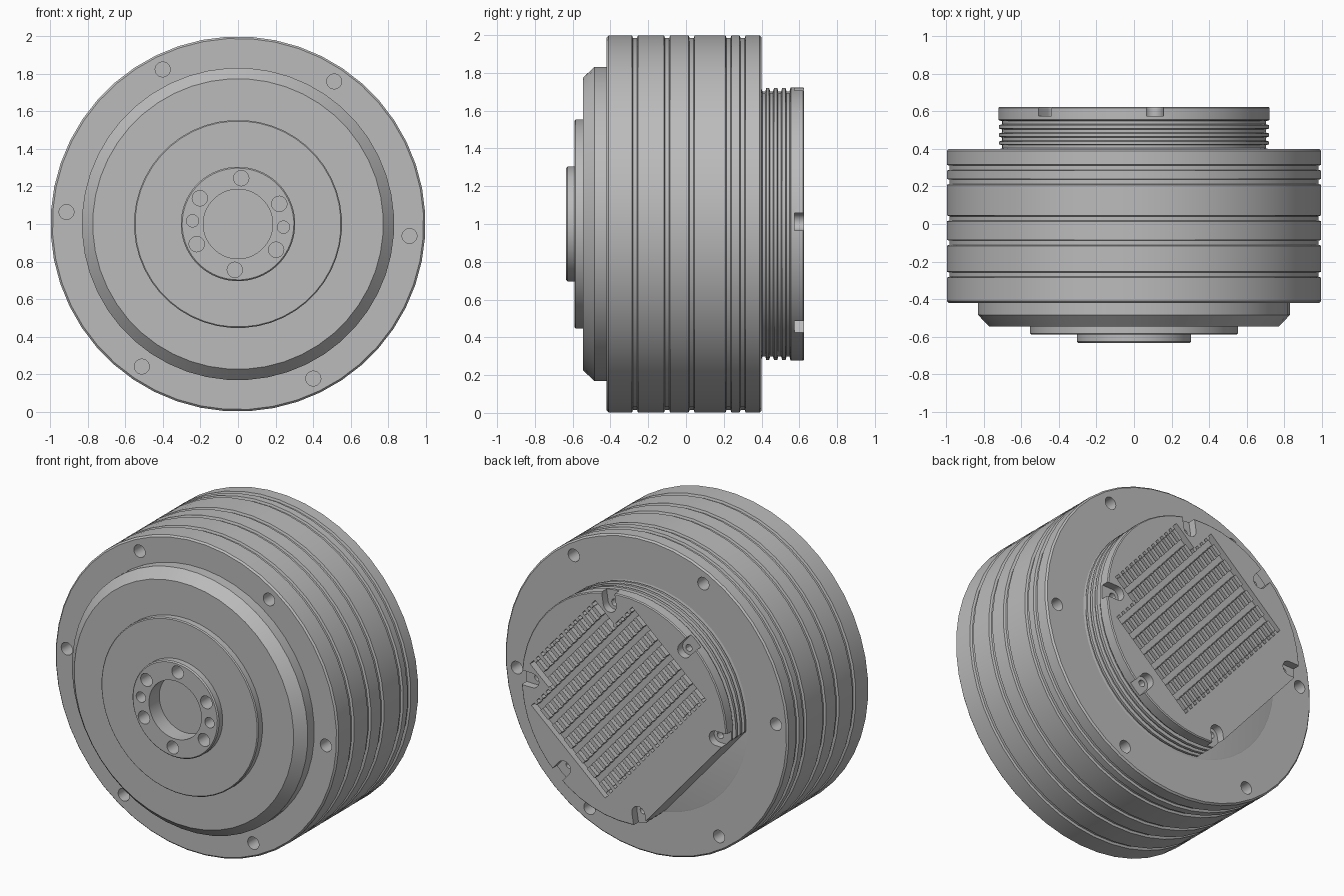
import bpy, bmesh, math
from mathutils import Matrix, Vector

old = bpy.data.objects.get("Cube")
if old:
    bpy.data.objects.remove(old, do_unlink=True)

metal = bpy.data.materials.new("grey_metal")
metal.use_nodes = True
GREY = (0.5, 0.5, 0.5, 1)
metal.diffuse_color = GREY
metal.node_tree.nodes["Principled BSDF"].inputs["Base Color"].default_value = GREY

CENTRE = Vector((0, 0, 1))
TILT = -4          # bolt pattern rotation in degrees
FIN_AXIS = 131     # direction of the rear fin field in degrees


def ring_point(radius, degrees, y=0):
    a = math.radians(degrees)
    return CENTRE + Vector((radius * math.cos(a), y, radius * math.sin(a)))


def finish(name, bm):
    bmesh.ops.recalc_face_normals(bm, faces=bm.faces[:])
    mesh = bpy.data.meshes.new(name)
    bm.to_mesh(mesh)
    bm.free()
    mesh.materials.append(metal)
    obj = bpy.data.objects.new(name, mesh)
    bpy.context.scene.collection.objects.link(obj)
    return obj


def lathe(name, profile, segments=48):
    """Closed solid turned around the y axis; profile runs front to back as (radius, y)."""
    bm = bmesh.new()
    rings = [[bm.verts.new(ring_point(r, TILT + 360 * i / segments, y)) for i in range(segments)]
             for r, y in profile]
    for a, b in zip(rings, rings[1:]):
        for i in range(segments):
            j = (i + 1) % segments
            bm.faces.new((a[i], a[j], b[j], b[i]))
    bm.faces.new(rings[0])
    bm.faces.new(rings[-1])
    return finish(name, bm)


def add_prism(bm, points, y0, y1):
    """Extrude an outline of points along y."""
    a = [bm.verts.new((p.x, y0, p.z)) for p in points]
    b = [bm.verts.new((p.x, y1, p.z)) for p in points]
    bm.faces.new(a)
    bm.faces.new(b)
    n = len(points)
    for i in range(n):
        j = (i + 1) % n
        bm.faces.new((a[i], a[j], b[j], b[i]))


def add_hole(bm, radius, degrees, size, y0, y1, sides=20):
    mid = ring_point(radius, degrees)
    add_prism(bm, [mid + ring_point(size, 360 * i / sides) - CENTRE for i in range(sides)], y0, y1)


def cut(obj, bm):
    """Subtract the cutter mesh and bake the result."""
    cutter = finish("cutter", bm)
    cutter.hide_render = True
    mod = obj.modifiers.new("cut", "BOOLEAN")
    mod.operation = "DIFFERENCE"
    mod.solver = "EXACT"
    mod.object = cutter
    bpy.context.view_layer.update()
    graph = bpy.context.evaluated_depsgraph_get()
    baked = bpy.data.meshes.new_from_object(obj.evaluated_get(graph))
    obj.modifiers.clear()
    obj.data = baked
    bpy.data.objects.remove(cutter, do_unlink=True)


def groove(radius, y, half, depth):
    return [(radius, y - half), (radius - depth, y - half + 0.005),
            (radius - depth, y + half - 0.005), (radius, y + half)]


# Main housing with grooves around the rim
outline = [(0.6, -0.42), (0.99, -0.42), (1, -0.41)]
for y in (-0.27, -0.10, 0.03, 0.225, 0.30):
    outline += groove(1, y, 0.016, 0.014)
outline += [(1, 0.39), (0.99, 0.40), (0.6, 0.40)]
housing = lathe("main_housing", outline)
bm = bmesh.new()
for k in range(6):
    add_hole(bm, 0.917, TILT + 60 * k, 0.04, -0.5, -0.30)
    add_hole(bm, 0.917, TILT + 60 * k, 0.04, 0.28, 0.5)
cut(housing, bm)

# Stepped front cover with chamfer, output disc and recessed hub
cover = lathe("front_cover", [
    (0.185, -0.53), (0.185, -0.634), (0.298, -0.634), (0.305, -0.627), (0.305, -0.59),
    (0.549, -0.59), (0.555, -0.584), (0.555, -0.546), (0.775, -0.546),
    (0.833, -0.485), (0.833, -0.40), (0.185, -0.40)])
bm = bmesh.new()
for k in range(6):
    add_hole(bm, 0.245, 26 + 60 * k, 0.041, -0.7, -0.54)
for k in range(2):
    add_hole(bm, 0.243, TILT + 180 * k, 0.033, -0.7, -0.54)
cut(cover, bm)

# Rear cap with ridged neck
outline = [(0.6, 0.36), (0.715, 0.36)]
for y in (0.412, 0.453, 0.496, 0.54):
    outline += groove(0.722, y, 0.013, 0.018)
outline += [(0.725, 0.557), (0.725, 0.619), (0.719, 0.625), (0.6, 0.625)]
cap = lathe("rear_cap", outline)

e1 = ring_point(1, FIN_AXIS) - CENTRE
e2 = ring_point(1, FIN_AXIS - 90) - CENTRE


def field_point(p, q):
    return CENTRE + e1 * p + e2 * q


def add_block(bm, p0, p1, q0, q1, y0, y1):
    add_prism(bm, [field_point(p, q) for p, q in ((p0, q0), (p1, q0), (p1, q1), (p0, q1))], y0, y1)


# Flat side on the cap
bm = bmesh.new()
add_block(bm, -1, 1, -1, -0.557, 0.402, 0.8)
cut(cap, bm)

# Open screw notches with small holes
notches = [FIN_AXIS + half + step for half in (0, 180) for step in (-50, 0, 50)]
bm = bmesh.new()
holes = bmesh.new()
for angle in notches:
    out = ring_point(1, angle) - CENTRE
    side = ring_point(1, angle + 90) - CENTRE
    mid = CENTRE + out * 0.647
    curve = [math.pi * (0.5 + i / 8) for i in range(9)]
    points = [mid + (out * math.cos(a) + side * math.sin(a)) * 0.046 for a in curve]
    points += [mid + out * 0.2 - side * 0.046, mid + out * 0.2 + side * 0.046]
    add_prism(bm, points, 0.575, 0.8)
    add_hole(holes, 0.645, angle, 0.022, 0.53, 0.8, 12)
cut(cap, bm)
cut(cap, holes)

# Recessed field for the cooling fins: wide part and narrower end strip
WIDE, NARROW, Q0, Q1, Q2, FLOOR = 0.542, 0.35, -0.295, 0.395, 0.575, 0.58
bm = bmesh.new()
add_prism(bm, [field_point(p, q) for p, q in (
    (-WIDE, Q0), (WIDE, Q0), (WIDE, Q1), (NARROW, Q1),
    (NARROW, Q2), (-NARROW, Q2), (-NARROW, Q1), (-WIDE, Q1))], FLOOR, 0.8)
cut(cap, bm)

# Rows of cooling fins, with short teeth at both ends
bm = bmesh.new()
PITCH, BAND = 0.05, (Q2 - Q0) / 8
for i in range(-10, 11):
    p = i * PITCH
    end = Q2 if abs(p) < NARROW else Q1
    p0, p1 = p - 0.013, p + 0.013
    add_block(bm, p0, p1, Q0 - 0.005, Q0 + 0.018, FLOOR - 0.01, 0.624)
    add_block(bm, p0, p1, end - 0.018, end + 0.005, FLOOR - 0.01, 0.624)
    for row in range(8):
        q = Q0 + (row + 0.5) * BAND
        if q + 0.035 < end:
            add_block(bm, p0, p1, q - 0.035, q + 0.035, FLOOR - 0.01, 0.623)
fins = finish("cooling_fins", bm)

# Smooth the turned surfaces, keep edges sharp
for obj in (housing, cover, cap, fins):
    bpy.ops.object.select_all(action="DESELECT")
    obj.select_set(True)
    bpy.context.view_layer.objects.active = obj
    bpy.ops.object.shade_smooth_by_angle(angle=math.radians(30))
